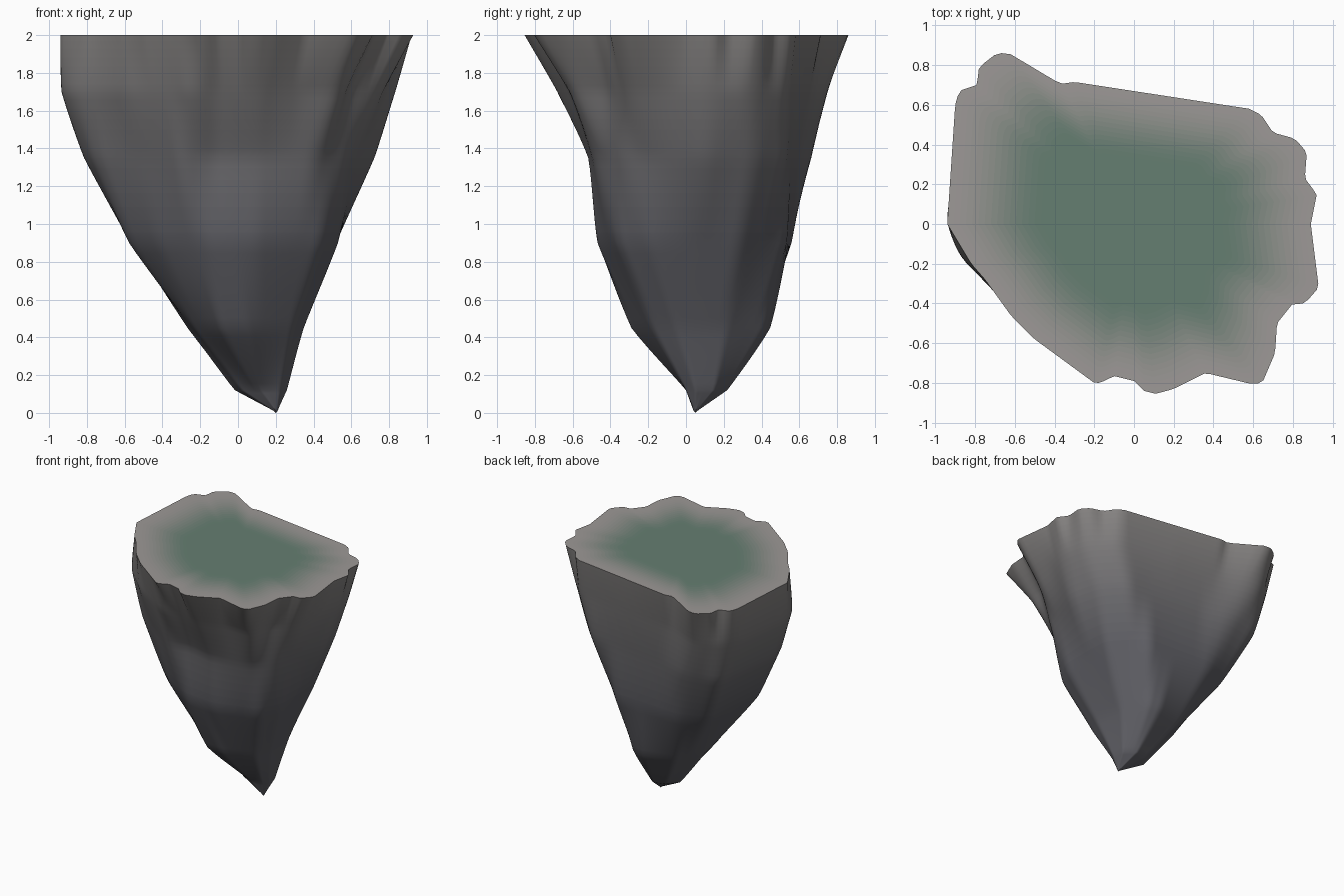
import bpy, bmesh, math
from mathutils import Vector

if "Cube" in bpy.data.objects:
    bpy.data.objects.remove(bpy.data.objects["Cube"])

N = 200      # points round each section
STEPS = 7    # rings between neighbouring sections

# Section outlines, counter-clockwise, from the flat top down to the tip
rim = [(.89, 0), (.92, .15), (.86, .23), (.87, .36), (.81, .43), (.70, .46), (.64, .55), (.58, .58),
       (-.30, .715), (-.37, .705), (-.63, .86), (-.69, .86), (-.78, .79), (-.79, .70), (-.88, .67),
       (-.90, .6), (-.94, 0), (-.82, -.2), (-.75, -.28), (-.62, -.46), (-.5, -.58), (-.2, -.80),
       (-.17, -.80), (-.10, -.765), (0, -.79), (.05, -.84), (.11, -.855), (.2, -.83), (.36, -.75),
       (.61, -.81), (.65, -.79), (.71, -.65), (.72, -.5), (.80, -.4), (.86, -.4), (.93, -.32)]
upper = [(.78, -.1), (.84, .12), (.79, .35), (.6, .54), (.1, .61), (-.35, .66), (-.62, .77), (-.78, .69),
         (-.87, .55), (-.94, 0), (-.88, -.16), (-.6, -.44), (-.25, -.66), (-.1, -.62), (.1, -.69),
         (.35, -.61), (.56, -.62), (.58, -.43), (.76, -.3)]
middle = [(.64, -.15), (.73, .1), (.66, .36), (.5, .53), (-.2, .6), (-.45, .67), (-.74, .62),
          (-.82, 0), (-.76, -.2), (-.3, -.51), (-.12, -.47), (.1, -.52), (.41, -.49), (.58, -.33)]
waist = [(.53, -.18), (.51, .28), (.28, .53), (-.3, .56), (-.53, .46), (-.58, -.15),
         (-.42, -.3), (-.15, -.45), (.1, -.47), (.44, -.36)]
lower = [(.35, -.05), (.32, .22), (.2, .42), (.1, .45), (-.16, .37), (-.27, .15), (-.23, -.1),
         (-.09, -.28), (.05, -.29), (.29, -.18)]
foot = [(.26, .05), (.24, .15), (.15, .22), (.05, .19), (-.02, .1), (.02, .04), (.12, 0), (.22, 0)]
tip = [(.21, .05), (.2, .06), (.19, .05), (.2, .04)]


def radii(poly, c):
    """Distance from centre c to the outline along N even directions."""
    out = []
    for k in range(N):
        a = 2 * math.pi * k / N
        d = Vector((math.cos(a), math.sin(a)))
        best = 0
        for p, q in zip(poly, poly[1:] + poly[:1]):
            p, e = Vector(p) - c, Vector(q) - Vector(p)
            den = d.cross(e)
            if abs(den) < 1e-9:
                continue
            t, s = p.cross(e) / den, p.cross(d) / den
            if t > 0 and -1e-6 <= s <= 1 + 1e-6:
                best = max(best, t)
        out.append(best)
    return out


def soften(r, w=2):
    return [sum(r[(k + j) % N] for j in range(-w, w + 1)) / (2 * w + 1) for k in range(N)]


def section(poly, z, cx, cy, soft=True):
    r = radii(poly, Vector((cx, cy)))
    if soft:
        r = soften(r)
    return [Vector((cx + r[k] * math.cos(2 * math.pi * k / N),
                    cy + r[k] * math.sin(2 * math.pi * k / N), z)) for k in range(N)]


def catmull(a, b, c, d, t):
    """Half-tension curve between b and c, so sections meet without bulging."""
    m, n = (c - a) * .3, (d - b) * .3
    t2, t3 = t * t, t ** 3
    p = (b * (2 * t3 - 3 * t2 + 1) + m * (t3 - 2 * t2 + t)
         + c * (3 * t2 - 2 * t3) + n * (t3 - t2))
    return p.lerp(b.lerp(c, t), .4)


def blend(a, b, t):
    return tuple(x + (y - x) * t for x, y in zip(a, b))


def build(name, rings, colours, centre):
    """Skin a stack of rings; each band takes a colour, the end is closed at centre."""
    bm = bmesh.new()
    loops = [[bm.verts.new(p) for p in ring] for ring in rings]
    last = len(colours) - 1
    for i, (u, v) in enumerate(zip(loops, loops[1:])):
        for k in range(N):
            j = (k + 1) % N
            f = bm.faces.new((u[k], v[k], v[j], u[j]))
            f.material_index = min(last, i * len(colours) // (len(loops) - 1))
    end = bm.verts.new(centre)
    for k in range(N):
        f = bm.faces.new((loops[-1][k], end, loops[-1][(k + 1) % N]))
        f.material_index = last
    bmesh.ops.recalc_face_normals(bm, faces=bm.faces)
    if sum(f.normal.z for f in bm.faces if name == "grass_top") < 0:
        bmesh.ops.reverse_faces(bm, faces=bm.faces)
    me = bpy.data.meshes.new(name)
    bm.to_mesh(me)
    bm.free()
    for i, col in enumerate(colours):
        m = bpy.data.materials.new(f"{name}_{i}")
        m.diffuse_color = (*col, 1)
        m.use_nodes = True
        m.node_tree.nodes["Principled BSDF"].inputs["Base Color"].default_value = m.diffuse_color
        me.materials.append(m)
    for p in me.polygons:
        p.use_smooth = True
    ob = bpy.data.objects.new(name, me)
    bpy.context.collection.objects.link(ob)


# Rock: sections blended smoothly from rim to tip
keys = [section(rim, 2, 0, 0, False), section(upper, 1.7, 0, 0), section(middle, 1.35, 0, .02),
        section(waist, .9, 0, .03), section(lower, .45, .06, .06), section(foot, .12, .13, .09),
        section(tip, .01, .2, .05)]
rings = []
for i in range(len(keys) - 1):
    a, b, c, d = (keys[min(max(j, 0), len(keys) - 1)] for j in range(i - 1, i + 3))
    for s in range(STEPS):
        t = s / STEPS
        if i == len(keys) - 2:      # straight run into the point
            rings.append([b[k].lerp(c[k], t) for k in range(N)])
        else:
            rings.append([catmull(a[k], b[k], c[k], d[k], t) for k in range(N)])
rings.append(keys[-1])
stone = [blend((.23, .22, .215), (.11, .11, .125), min(1, i / 20)) for i in range(42)]
build("rock_body", rings, stone, (.2, .05, 0))

# Flat top: concentric bands fading from stone rim to green middle
bands = 30
top = [[Vector((p.x * (1 - i / bands), p.y * (1 - i / bands), 2)) for p in keys[0]] for i in range(bands)]
fade = [min(1, i / 15) for i in range(bands - 1)]
green = [blend((.34, .32, .31), (.13, .21, .165), t * t * (3 - 2 * t)) for t in fade]
build("grass_top", top, green, (0, 0, 2))
